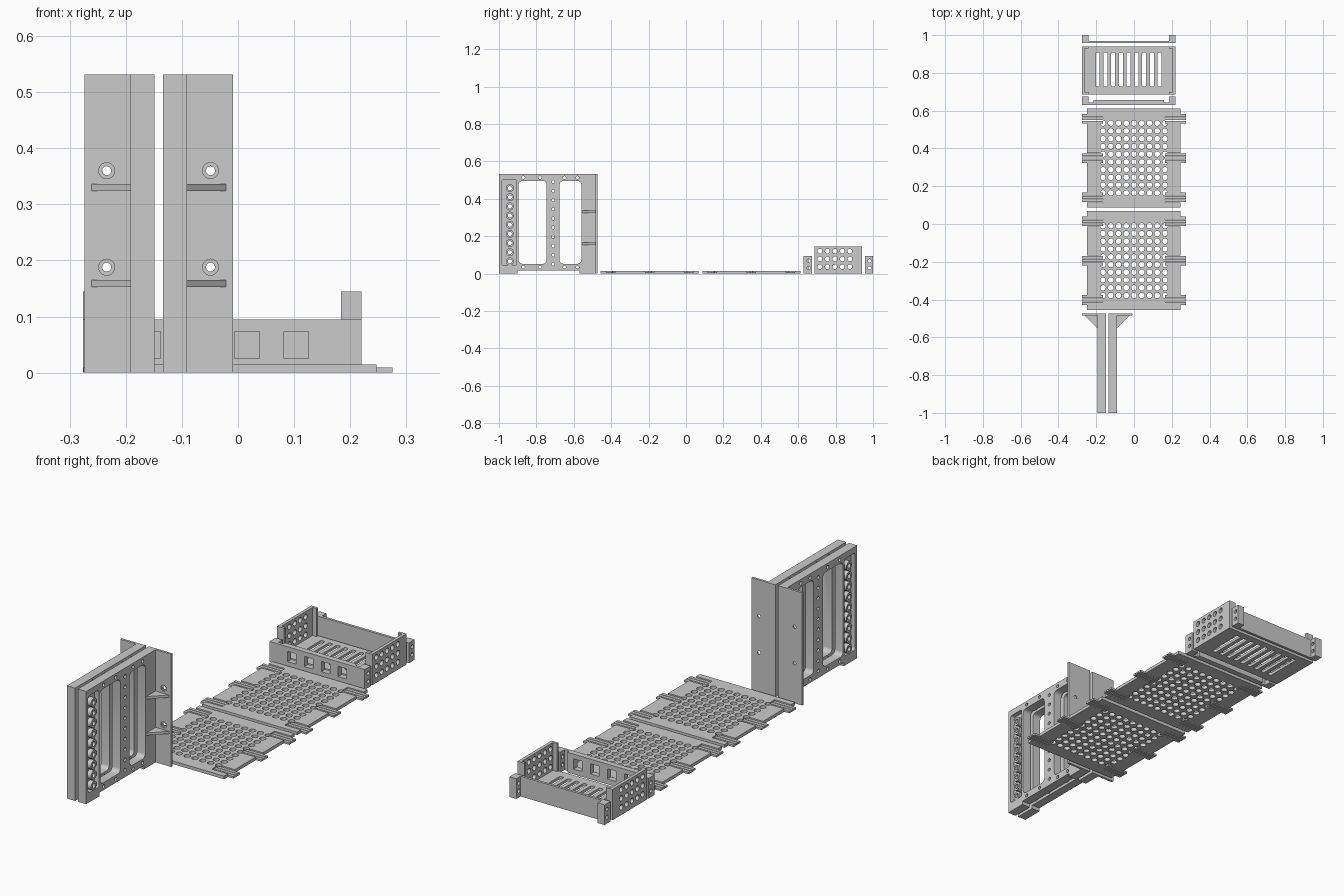
import bpy, bmesh
from mathutils import Matrix, Vector

if "Cube" in bpy.data.objects:
    bpy.data.objects.remove(bpy.data.objects["Cube"], do_unlink=True)

gray = bpy.data.materials.new("plain gray")
gray.use_nodes = True
gray.diffuse_color = (0.6, 0.6, 0.6, 1)
gray.node_tree.nodes["Principled BSDF"].inputs["Base Color"].default_value = gray.diffuse_color


def box(bm, x, y, z, axis=None, radius=0.0):
    """Box from ranges; optionally round the edges parallel to one axis."""
    size = Vector((x[1] - x[0], y[1] - y[0], z[1] - z[0]))
    mid = Vector((sum(x), sum(y), sum(z))) / 2
    made = bmesh.ops.create_cube(bm, size=1, matrix=Matrix.Translation(mid) @ Matrix.Diagonal(size).to_4x4())
    if axis is not None:
        edges = {e for v in made["verts"] for e in v.link_edges
                 if abs((e.verts[0].co - e.verts[1].co)[axis]) > 1e-5}
        bmesh.ops.bevel(bm, geom=list(edges), offset=radius, segments=4, profile=0.5, affect='EDGES')


def rod(bm, axis, centre, radius, length):
    """Cylinder along an axis, centred on a point."""
    turn = {0: Matrix.Rotation(1.5708, 4, 'Y'), 1: Matrix.Rotation(1.5708, 4, 'X'), 2: Matrix()}[axis]
    bmesh.ops.create_cone(bm, cap_ends=True, segments=20, radius1=radius, radius2=radius,
                          depth=length, matrix=Matrix.Translation(centre) @ turn)


def part(name, bm):
    mesh = bpy.data.meshes.new(name)
    bm.to_mesh(mesh)
    bm.free()
    ob = bpy.data.objects.new(name, mesh)
    bpy.context.collection.objects.link(ob)
    mesh.materials.append(gray)
    return ob


def activate(ob):
    bpy.ops.object.select_all(action='DESELECT')
    ob.select_set(True)
    bpy.context.view_layer.objects.active = ob


def cut(ob, bm):
    """Subtract a set of separate cutters and discard them."""
    cutter = part("cutter", bm)
    cutter.hide_render = True
    mod = ob.modifiers.new("cut", 'BOOLEAN')
    mod.operation, mod.solver, mod.object = 'DIFFERENCE', 'EXACT', cutter
    activate(ob)
    bpy.ops.object.modifier_apply(modifier=mod.name)
    bpy.data.objects.remove(cutter, do_unlink=True)


def smooth(ob):
    activate(ob)
    bpy.ops.object.shade_smooth_by_angle()


def mirror_x(ob, centre=0.0):
    ob.modifiers.new("mirror", 'MIRROR')
    ob.location.x = centre


# Pair of upright side frames, modelled about their shared mirror plane
PAIR_X = -0.1415
INNER, OUTER = 0.0075, 0.0505
bm = bmesh.new()
box(bm, (INNER, OUTER), (-1, -0.473), (0, 0.531))
frame = part("side_frames", bm)
bm = bmesh.new()
for y in ((-0.895, -0.745), (-0.676, -0.56)):
    box(bm, (-0.1, 0.1), y, (0.052, 0.495), 0, 0.02)
box(bm, (0.028, 0.1), (-0.985, -0.905), (0.045, 0.502), 0, 0.01)
box(bm, (-0.1, 0.1), (-0.9, -0.57), (-0.1, 0.017))
cut(frame, bm)


def pin_holes():
    bm = bmesh.new()
    for i in range(9):
        rod(bm, 0, (0.03, -0.942, 0.065 + 0.049 * i), 0.011, 0.1)
    return bm


bm = pin_holes()
for i in range(10):
    rod(bm, 0, (0.03, -0.71, 0.05 + 0.049 * i), 0.008, 0.1)
for y in (-0.87, -0.78, -0.65, -0.58):
    for z in (0.034, 0.513):
        rod(bm, 0, (0.03, y, z), 0.008, 0.1)
cut(frame, bm)

# Ring bosses standing in the long recess of each frame
bm = bmesh.new()
for i in range(9):
    rod(bm, 0, (0.038, -0.942, 0.065 + 0.049 * i), 0.021, 0.023)
bosses = part("ring_bosses", bm)
cut(bosses, pin_holes())

# Mounting flanges with counterbored screw holes
bm = bmesh.new()
box(bm, (OUTER, 0.1325), (-0.484, -0.473), (0, 0.531))
flange = part("mounting_flanges", bm)
for radius, y in ((0.0143, -0.489), (0.008, -0.48)):
    bm = bmesh.new()
    for z in (0.188, 0.36):
        rod(bm, 1, (0.0925, y, z), radius, 0.02)
    cut(flange, bm)

# Triangular gussets
bm = bmesh.new()
for z in (0.159, 0.33):
    corners = [bm.verts.new(p) for p in ((OUTER, -0.484, z - 0.006), (0.12, -0.484, z - 0.006),
                                         (OUTER, -0.553, z - 0.006))]
    face = bm.faces.new(corners)
    up = bmesh.ops.extrude_face_region(bm, geom=[face])["geom"]
    bmesh.ops.translate(bm, vec=(0, 0, 0.012), verts=[g for g in up if isinstance(g, bmesh.types.BMVert)])
bmesh.ops.recalc_face_normals(bm, faces=bm.faces)
gussets = part("gussets", bm)
for ob in (frame, bosses, flange, gussets):
    mirror_x(ob, PAIR_X)

# Perforated plates with clip fingers, built once and repeated
CLIP_Y = (-0.208, 0, 0.208)
bm = bmesh.new()
box(bm, (-0.248, 0.247), (-0.262, 0.262), (0, 0.015))
plate = part("front_plate", bm)
bm = bmesh.new()
for side in (-1, 1):
    for y in CLIP_Y:
        box(bm, sorted((side * 0.163, side * 0.3)), (y - 0.026, y + 0.026), (-0.1, 0.1))
cut(plate, bm)
bm = bmesh.new()
for col in range(9):
    for row in range(10):
        rod(bm, 2, (0.041 * (col - 4), 0.041 * (row - 4.5), 0), 0.0145, 0.1)
cut(plate, bm)
bm = bmesh.new()
for y in CLIP_Y:
    for step in (-1, 0, 1):
        mid = y + 0.018 * step
        box(bm, (0.163, 0.275), (mid - 0.0075, mid + 0.0075), (0, 0.009))
clips = part("front_plate_clips", bm)
mirror_x(clips)
for ob, name in ((plate, "rear_plate"), (clips, "rear_plate_clips")):
    ob.location.y = -0.194
    twin = ob.copy()
    twin.name = name
    twin.location.y = 0.349
    bpy.context.collection.objects.link(twin)

# Tray floor with ventilation slots, modelled about the tray centre
TRAY_X = -0.028
HALF = 0.248
bm = bmesh.new()
box(bm, (-HALF, HALF), (0.686, 0.94), (0, 0.013))
floor = part("tray_floor", bm)
bm = bmesh.new()
for i in range(9):
    x = 0.041 * (i - 4)
    box(bm, (x - 0.0105, x + 0.0105), (0.728, 0.908), (-0.1, 0.1), 2, 0.006)
cut(floor, bm)
floor.location.x = TRAY_X

# Tray side walls: perforated sheet with folded ends
bm = bmesh.new()
box(bm, (0.212, HALF), (0.686, 0.94), (0.005, 0.145))
walls = part("tray_side_walls", bm)
bm = bmesh.new()
box(bm, (0.1, 0.233), (0.698, 0.928), (0.013, 0.2))
cut(walls, bm)
bm = bmesh.new()
for col in range(5):
    for row in range(3):
        rod(bm, 0, (0.24, 0.716 + 0.04 * col, 0.036 + 0.042 * row), 0.0125, 0.1)
cut(walls, bm)
mirror_x(walls, TRAY_X)

# Front panel with square windows, thinner towards its ends
bm = bmesh.new()
box(bm, (-HALF, HALF), (0.629, 0.656), (0, 0.095))
front = part("tray_front_panel", bm)
bm = bmesh.new()
for i in range(4):
    x = 0.088 * (i - 1.5)
    box(bm, (x - 0.022, x + 0.022), (0.5, 0.8), (0.025, 0.073))
for side in (-1, 1):
    box(bm, sorted((side * 0.187, side * 0.3)), (0.643, 0.8), (-0.1, 0.2))
cut(front, bm)
front.location.x = TRAY_X

# Back panel
bm = bmesh.new()
box(bm, (-HALF, HALF), (0.957, 0.969), (0, 0.095))
part("tray_back_panel", bm).location.x = TRAY_X

# Corner blocks with cross holes
bm = bmesh.new()
box(bm, (0.212, HALF), (0.643, 0.674), (0, 0.095))
box(bm, (0.212, HALF), (0.969, 1), (0, 0.095))
blocks = part("tray_corner_blocks", bm)
bm = bmesh.new()
for y in (0.656, 0.982):
    for z in (0.03, 0.068):
        rod(bm, 0, (0.23, y, z), 0.009, 0.1)
cut(blocks, bm)
mirror_x(blocks, TRAY_X)

for ob in (frame, bosses, flange, plate, floor, walls, blocks):
    smooth(ob)
